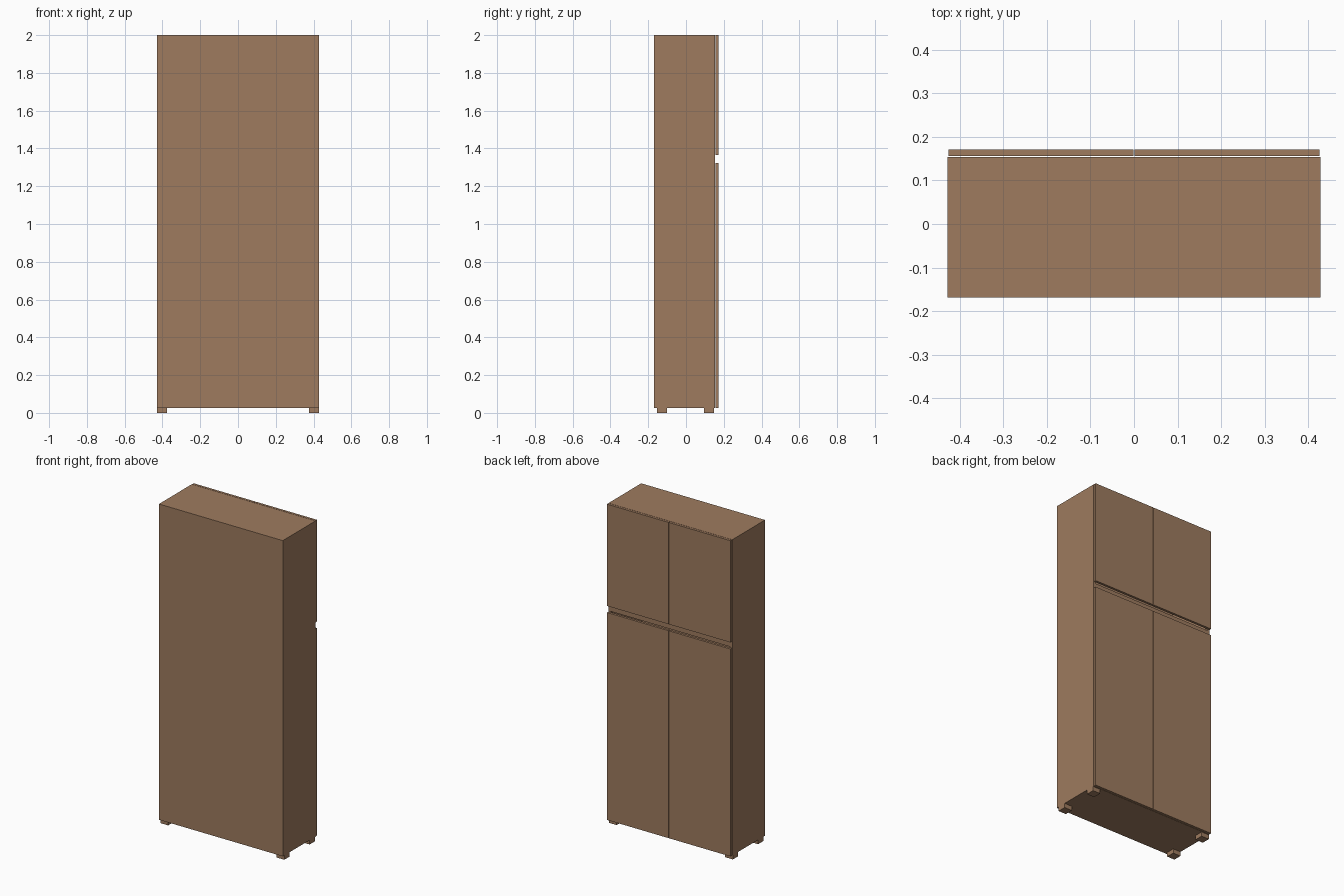
import bpy

if "Cube" in bpy.data.objects:
    bpy.data.objects.remove(bpy.data.objects["Cube"])

wood = bpy.data.materials.new("brown_wood")
wood.diffuse_color = (0.342, 0.198, 0.114, 1)
wood.use_nodes = True
wood.node_tree.nodes["Principled BSDF"].inputs["Base Color"].default_value = wood.diffuse_color


def box(name, x, y, z):
    """Box from (min, max) ranges on each axis."""
    bpy.ops.mesh.primitive_cube_add(size=1)
    ob = bpy.context.object
    ob.name = name
    for v in ob.data.vertices:
        v.co = [r[0] + (c + 0.5) * (r[1] - r[0]) for c, r in zip(v.co, (x, y, z))]
    ob.data.materials.append(wood)
    return ob


W, T = 0.428, 0.015          # half width, board thickness
Y0, Y1 = -0.154, 0.154       # carcass depth
BOTTOM, SPLIT, TOP = 0.027, 1.342, 2.0

# Two stacked carcasses, each with sides, top, bottom, back board and two doors
units = (("lower", BOTTOM, SPLIT, BOTTOM, 1.323),
         ("upper", SPLIT, TOP, 1.364, TOP))
for name, z0, z1, d0, d1 in units:
    for side, s in (("left", -1), ("right", 1)):
        box(f"{name}_{side}_side", sorted((s * (W - T), s * W)), (Y0, Y1), (z0, z1))
        box(f"{name}_{side}_door", sorted((s * 0.0015, s * 0.4265)),
            (0.156, 0.171), (d0, d1))
    box(f"{name}_bottom_board", (T - W, W - T), (Y0, Y1), (z0, z0 + T))
    box(f"{name}_top_board", (T - W, W - T), (Y0, Y1), (z1 - T, z1))
    box(f"{name}_back_board", (-W, W), (Y0 - T, Y0), (z0, z1))

# Four square feet
for side, s in (("left", -1), ("right", 1)):
    for end, y0 in (("front", -0.154), ("rear", 0.096)):
        box(f"{end}_{side}_foot", sorted((s * 0.375, s * W)),
            (y0, y0 + 0.053), (0, BOTTOM))
